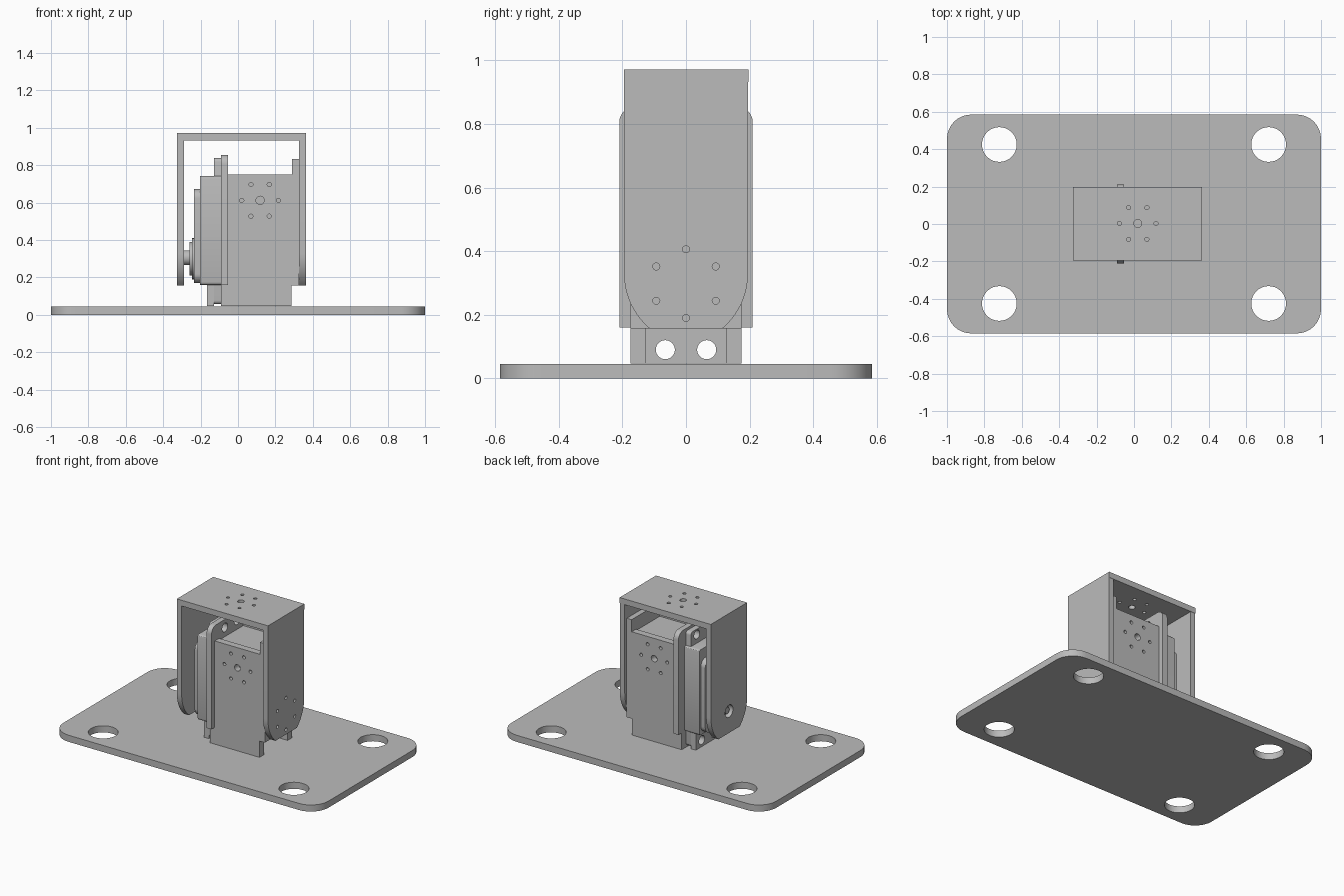
import bpy, bmesh, math
from mathutils import Vector

if "Cube" in bpy.data.objects:
    bpy.data.objects.remove(bpy.data.objects["Cube"])

grey = bpy.data.materials.new("plain grey")
grey.use_nodes = True
grey.diffuse_color = (0.5, 0.5, 0.5, 1)
grey.node_tree.nodes["Principled BSDF"].inputs["Base Color"].default_value = (0.5, 0.5, 0.5, 1)
parts = []


def place(axis, u, v, w):
    """Map profile coordinates (u, v) and depth w onto the chosen axis."""
    return Vector({"x": (w, u, v), "y": (u, w, v), "z": (u, v, w)}[axis])


def prism(bm, outline, axis, lo, hi):
    face = bm.faces.new([bm.verts.new(place(axis, u, v, lo)) for u, v in outline])
    geom = bmesh.ops.extrude_face_region(bm, geom=[face])["geom"]
    verts = [g for g in geom if isinstance(g, bmesh.types.BMVert)]
    bmesh.ops.translate(bm, verts=verts, vec=place(axis, 0, 0, hi - lo))


def make(name, bm):
    bmesh.ops.recalc_face_normals(bm, faces=bm.faces)
    mesh = bpy.data.meshes.new(name)
    bm.to_mesh(mesh)
    bm.free()
    obj = bpy.data.objects.new(name, mesh)
    bpy.context.collection.objects.link(obj)
    return obj


def circle(u, v, r, n=32):
    return [(u + r * math.cos(i * math.tau / n), v + r * math.sin(i * math.tau / n)) for i in range(n)]


def rect(u0, u1, v0, v1):
    return [(u0, v0), (u1, v0), (u1, v1), (u0, v1)]


def rounded(u0, u1, v0, v1, r, n=8):
    corners = [(u1 - r, v1 - r), (u0 + r, v1 - r), (u0 + r, v0 + r), (u1 - r, v0 + r)]
    return [(cu + r * math.cos((k + i / n) * math.pi / 2), cv + r * math.sin((k + i / n) * math.pi / 2))
            for k, (cu, cv) in enumerate(corners) for i in range(n + 1)]


def part(name, outline, axis, lo, hi, holes=()):
    """Extrude an outline and drill round holes (u, v, radius) through it."""
    bm = bmesh.new()
    prism(bm, outline, axis, lo, hi)
    obj = make(name, bm)
    if holes:
        cut = bmesh.new()
        for u, v, r in holes:
            prism(cut, circle(u, v, r), axis, lo - 0.01, hi + 0.01)
        cutter = make("hole_cutter", cut)
        cutter.hide_render = True
        mod = obj.modifiers.new("holes", "BOOLEAN")
        mod.operation = "DIFFERENCE"
        mod.solver = "EXACT"
        mod.object = cutter
        bpy.context.view_layer.update()
        graph = bpy.context.evaluated_depsgraph_get()
        drilled = bpy.data.meshes.new_from_object(obj.evaluated_get(graph))
        obj.modifiers.clear()
        obj.data = drilled
        bpy.data.objects.remove(cutter)
    obj.data.materials.clear()
    obj.data.materials.append(grey)
    parts.append(obj)
    return obj


def hole_ring(u, v, radius, turn=0.0):
    return [(u + radius * math.cos(turn + k * math.pi / 3),
             v + radius * math.sin(turn + k * math.pi / 3), 0.011) for k in range(6)]


# Base plate with four mounting holes
part("base_plate", rounded(-1, 1, -0.585, 0.585, 0.13), "z", 0, 0.045,
     [(sx * 0.72, sy * 0.425, 0.093) for sx in (-1, 1) for sy in (-1, 1)])

# Swinging U-shaped bracket: top and two arms with curved lower corners
part("bracket_top", rect(-0.325, 0.363, -0.195, 0.197), "z", 0.933, 0.972,
     hole_ring(0.02, 0.003, 0.098) + [(0.02, 0.003, 0.021)])
arc = [(0.195 - 0.227 + 0.227 * math.cos(a), 0.33 - 0.227 * math.sin(a))
       for a in [i / 10 * math.asin(0.173 / 0.227) for i in range(11)]]
arm = [(-0.195, 0.935), (0.195, 0.935)] + arc + [(-y, z) for y, z in reversed(arc)]
part("left_arm", arm, "x", 0.326, 0.363, hole_ring(0, 0.298, 0.108, math.pi / 6))
part("right_arm", arm, "x", -0.325, -0.289, [(0, 0.305, 0.042)])

# Fixed motor mount: side walls with a foot
wall = [(-0.055, 0.046), (0.285, 0.046), (0.285, 0.157), (0.325, 0.157),
        (0.325, 0.75), (-0.055, 0.75)]
wall_holes = hole_ring(0.118, 0.612, 0.098) + [(0.118, 0.612, 0.022)]
part("front_wall", wall, "y", -0.175, -0.128, wall_holes)
part("back_wall", wall, "y", 0.128, 0.175, wall_holes)
part("end_plate", rect(-0.175, 0.175, 0.157, 0.832), "x", 0.288, 0.325)

# Flange across the mount, narrowed at the foot
ear_holes = [(sy * 0.065, z, 0.03) for sy in (-1, 1) for z in (0.09, 0.8)]
flange = [(0.175, 0.046), (0.175, 0.16)]
flange += rounded(-0.21, 0.21, 0.16, 0.855, 0.05)[:18]
flange += [(-0.21, 0.16), (-0.175, 0.16), (-0.175, 0.046)]
flange.insert(2, (0.21, 0.16))
part("mount_flange", flange, "x", -0.09, -0.053, ear_holes)

# Motor: case, fixing ears, stepped cover and output shaft
part("motor_case", rect(-0.13, 0.13, 0.16, 0.74), "x", -0.05, 0.29)
part("motor_front_case", rounded(-0.145, 0.145, 0.16, 0.742, 0.015, 3), "x", -0.203, -0.088)
part("motor_ears", rounded(-0.13, 0.13, 0.057, 0.838, 0.02, 4), "x", -0.128, -0.09, ear_holes)
part("lower_clamp", rect(-0.13, 0.13, 0.046, 0.16), "x", -0.165, -0.128, ear_holes[::2])
part("gear_cover", rounded(-0.13, 0.13, 0.17, 0.672, 0.05), "x", -0.236, -0.203)
part("output_boss", circle(0, 0.3, 0.11), "x", -0.246, -0.236)
part("output_disc", circle(0, 0.3, 0.09), "x", -0.26, -0.246)
part("output_shaft", circle(0, 0.305, 0.04), "x", -0.292, -0.26)
part("shaft_screw", circle(0, 0.305, 0.022), "x", -0.312, -0.292)

# Smooth round walls, keep hard edges crisp
bpy.ops.object.select_all(action="DESELECT")
for obj in parts:
    obj.select_set(True)
bpy.context.view_layer.objects.active = parts[0]
bpy.ops.object.shade_smooth_by_angle(angle=math.radians(30))
